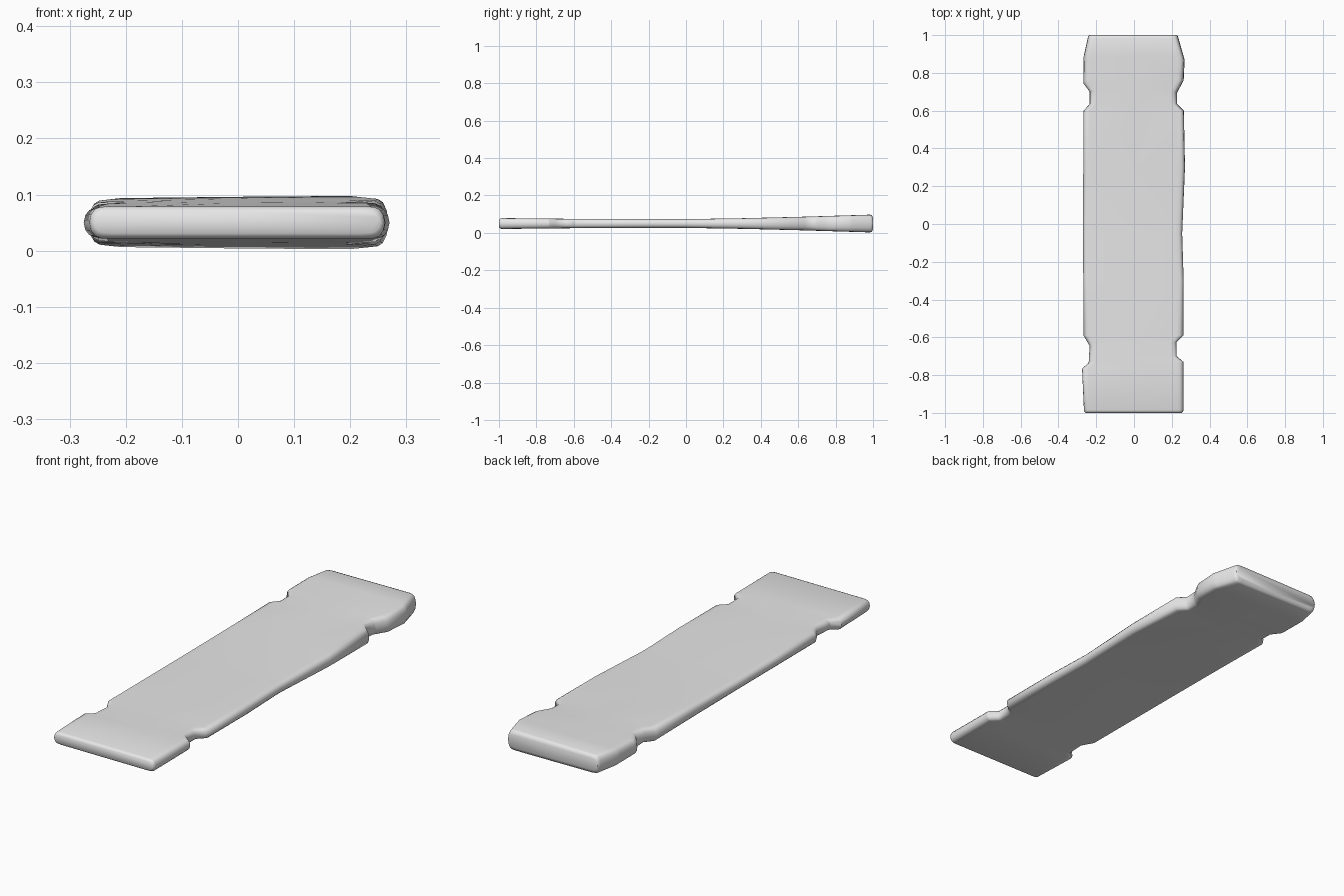
import bpy, bmesh, math

cube = bpy.data.objects.get("Cube")
if cube:
    bpy.data.objects.remove(cube, do_unlink=True)

# Plan outline of each long edge as (y, x), and half thickness as (y, h)
RIGHT = [(-0.985, -0.265), (-0.765, -0.275), (-0.735, -0.24), (-0.645, -0.235), (-0.59, -0.267),
         (0, -0.27), (0.6, -0.267), (0.635, -0.235), (0.7, -0.235), (0.745, -0.268),
         (0.89, -0.266), (0.985, -0.245)]
LEFT = [(-0.985, 0.262), (-0.73, 0.262), (-0.7, 0.226), (-0.625, 0.226), (-0.59, 0.262),
        (-0.3, 0.263), (-0.05, 0.255), (0.3, 0.27), (0.6, 0.264), (0.635, 0.228),
        (0.695, 0.228), (0.76, 0.263), (0.87, 0.268), (0.985, 0.235)]
HALF = [(-0.985, 0.029), (-0.6, 0.025), (0, 0.0235), (0.3, 0.028), (0.6, 0.035), (0.985, 0.046)]


def sample(table, t):
    """Linear interpolation along a table of (position, value)."""
    for (a, u), (b, v) in zip(table, table[1:]):
        if t <= b:
            return u + (v - u) * (t - a) / (b - a)
    return table[-1][1]


def section(y, shrink=0.0, flat=1.0, y_out=None):
    """Rounded slab section: broad faces with softened side edges."""
    r, l = sample(RIGHT, y) + shrink, sample(LEFT, y) - shrink
    h = sample(HALF, y) * flat
    side = [(0.0, 0.0), (0.003, 0.5), (0.010, 0.83), (0.019, 0.96), (0.036, 1.0)]
    upper = [(r + i, f) for i, f in side] + [(0, 1.0)] + [(l - i, f) for i, f in reversed(side)]
    lower = [(x, -f) for x, f in reversed(upper[1:-1])]
    pts = []
    for x, f in upper + lower:
        lean = 1 + 0.25 * min(x, 0.13) * max(y, 0)
        pts.append((x, y if y_out is None else y_out, 0.05 + f * h * lean))
    return pts


# Slab lofted along its length, with rounded ends
stations = sorted({y for y, _ in RIGHT + LEFT + HALF})
loops = [section(-0.985, 0.008, 0.65, -1.0), section(-0.985, 0.002, 0.9, -0.994)]
loops += [section(y) for y in stations]
loops += [section(0.985, 0.003, 0.93, 0.994), section(0.985, 0.007, 0.6, 1.0)]

bm = bmesh.new()
rings = [[bm.verts.new(p) for p in loop] for loop in loops]
n = len(rings[0])
for a, b in zip(rings, rings[1:]):
    for i in range(n):
        j = (i + 1) % n
        bm.faces.new((a[i], a[j], b[j], b[i]))
bm.faces.new(rings[0])
bm.faces.new(rings[-1])
bmesh.ops.recalc_face_normals(bm, faces=bm.faces)
mesh = bpy.data.meshes.new("notched_slab")
bm.to_mesh(mesh)
bm.free()
slab = bpy.data.objects.new("notched_slab", mesh)
bpy.context.collection.objects.link(slab)

# Plain grey material
grey = bpy.data.materials.new("plain_grey")
grey.use_nodes = True
colour = (0.8, 0.8, 0.8, 1)
grey.diffuse_color = colour
grey.node_tree.nodes["Principled BSDF"].inputs["Base Color"].default_value = colour
mesh.materials.append(grey)

bpy.ops.object.select_all(action="DESELECT")
slab.select_set(True)
bpy.context.view_layer.objects.active = slab
bpy.ops.object.shade_smooth_by_angle(angle=math.radians(50))
